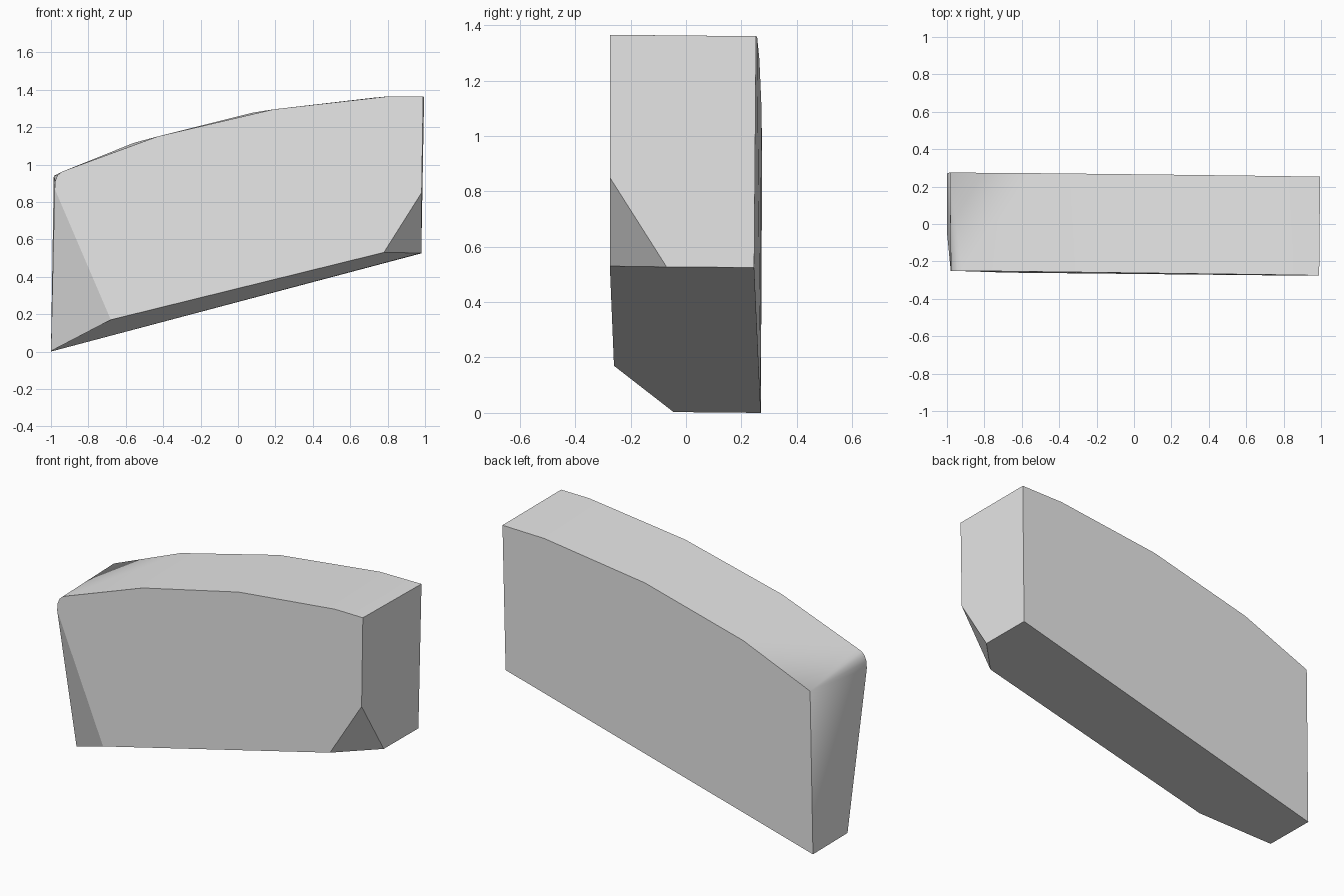
import bpy
import bmesh
import math

cube = bpy.data.objects.get("Cube")
if cube:
    bpy.data.objects.remove(cube, do_unlink=True)

# Plain grey material
grey = bpy.data.materials.new("plain_grey")
grey.use_nodes = True
colour = (0.8, 0.8, 0.8, 1)
grey.diffuse_color = colour
grey.node_tree.nodes["Principled BSDF"].inputs["Base Color"].default_value = colour

bm = bmesh.new()


def points(*coords):
    return [bm.verts.new(c) for c in coords]


# Curved top rim, left to right, on the front and the back
front_rim = points((-0.92, -0.25, 0.97), (-0.43, -0.256, 1.15), (0.19, -0.264, 1.295),
                   (0.81, -0.272, 1.365), (0.99, -0.275, 1.365))
back_rim = points((-0.985, 0.275, 0.94), (-0.556, 0.272, 1.116), (0.077, 0.265, 1.277),
                  (0.725, 0.257, 1.357), (0.995, 0.253, 1.36))

# Rounded front left corner, narrowing to a sharp corner at the back
corner = points((-0.98, -0.25, 0.87), (-0.978, -0.25, 0.91), (-0.965, -0.25, 0.942),
                (-0.945, -0.25, 0.96))

# Clipped lower front corners: upper, inner and rear point of each cut
left_inner, left_rear = points((-0.68, -0.26, 0.17), (-1, -0.045, 0.003))
right_upper, right_inner, right_rear = points(
    (0.982, -0.275, 0.85), (0.78, -0.275, 0.53), (0.98, -0.07, 0.527))

# Lower back corners
back_left, back_right = points((-1, 0.27, 0), (0.98, 0.246, 0.525))

# Top surface
rounding = corner + front_rim[:1]
for a, b in zip(rounding, rounding[1:]):
    bm.faces.new((a, b, back_rim[0]))
for i in range(len(front_rim) - 1):
    bm.faces.new((front_rim[i], front_rim[i + 1], back_rim[i + 1], back_rim[i]))

# Front, back, ends, corner cuts and underside
for loop in (
    [left_inner, right_inner, right_upper] + front_rim[::-1] + corner[::-1],
    [back_right, back_left] + back_rim,
    [corner[0], back_rim[0], back_left, left_rear],
    [right_rear, back_right, back_rim[-1], front_rim[-1], right_upper],
    [corner[0], left_rear, left_inner],
    [right_upper, right_inner, right_rear],
    [left_rear, back_left, back_right, right_rear, right_inner, left_inner],
):
    bm.faces.new(loop)
bmesh.ops.recalc_face_normals(bm, faces=bm.faces)

mesh = bpy.data.meshes.new("curved_block")
bm.to_mesh(mesh)
bm.free()
mesh.materials.append(grey)
block = bpy.data.objects.new("curved_block", mesh)
bpy.context.collection.objects.link(block)

# Smooth the gentle curve and keep the cut edges crisp
bpy.context.view_layer.objects.active = block
block.select_set(True)
bpy.ops.object.shade_smooth_by_angle(angle=math.radians(30))
